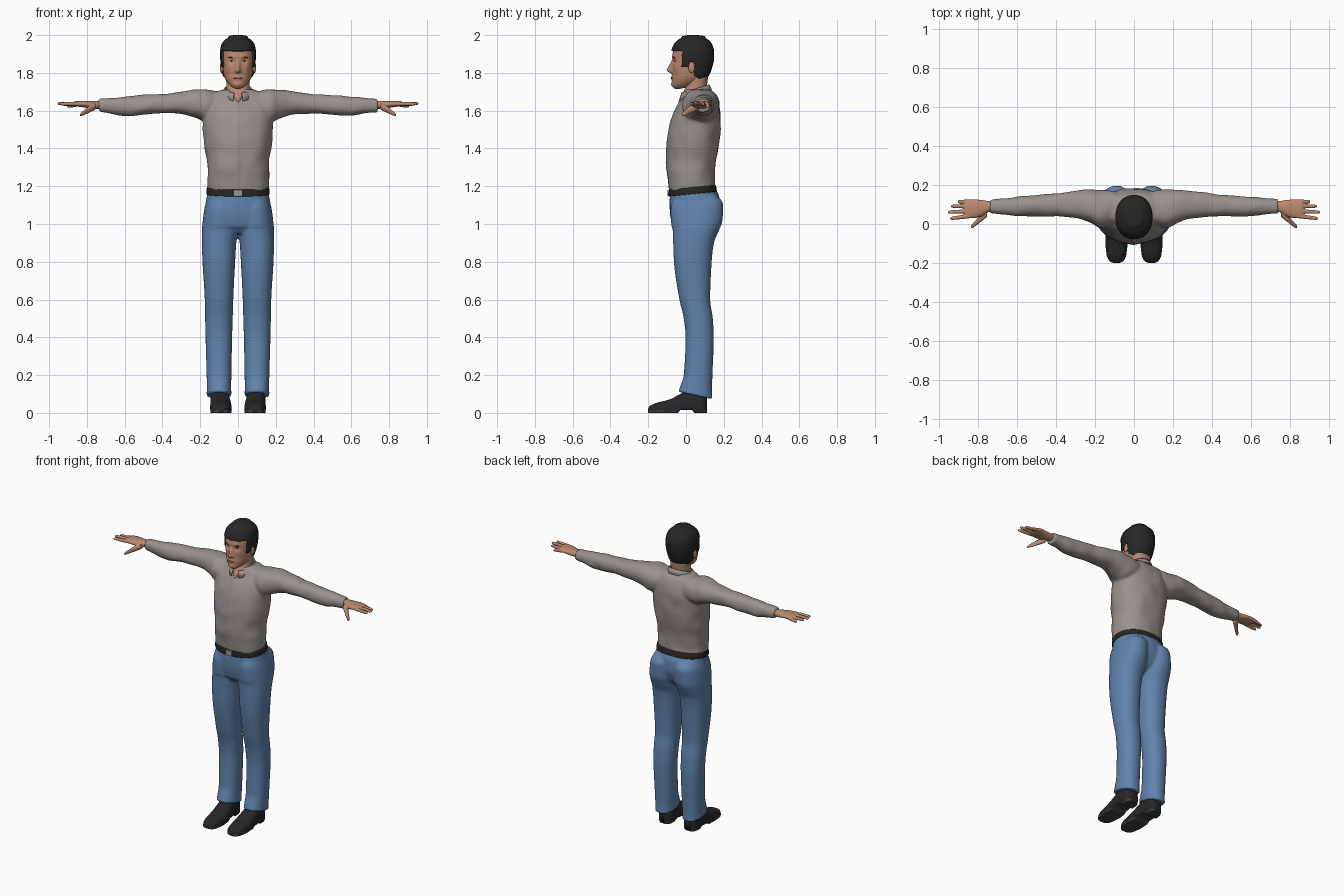
import bpy, bmesh, math
from math import exp
from mathutils import Vector, Matrix, noise

old = bpy.data.objects.get("Cube")
if old:
    bpy.data.objects.remove(old, do_unlink=True)


def material(name, rgb):
    m = bpy.data.materials.new(name)
    m.use_nodes = True
    m.diffuse_color = (*rgb, 1)
    bsdf = next(n for n in m.node_tree.nodes if n.type == 'BSDF_PRINCIPLED')
    bsdf.inputs["Base Color"].default_value = (*rgb, 1)
    return m


skin = material("skin", (.50, .25, .16))
dark = material("black_leather_and_hair", (.02, .02, .02))
shirt_grey = material("shirt_grey", (.32, .29, .27))
denim = material("denim_blue", (.12, .23, .42))
metal = material("buckle_grey", (.33, .32, .31))
lip_red = material("lip_red", (.33, .12, .09))
eye_white = material("eye_white", (.6, .55, .5))
sole_grey = material("sole_grey", (.05, .05, .05))


def sample(rows, steps):
    """Monotone cubic interpolation of rows; the first column is the position."""
    def slope(i, c):
        if i == 0 or i == len(rows) - 1:
            a, b = (rows[0], rows[1]) if i == 0 else (rows[-2], rows[-1])
            return (b[c] - a[c]) / (b[0] - a[0])
        p, q, r = rows[i - 1:i + 2]
        d, e = (q[c] - p[c]) / (q[0] - p[0]), (r[c] - q[c]) / (r[0] - q[0])
        return 2 * d * e / (d + e) if d * e > 0 else 0
    out = [rows[0]]
    for i in range(len(rows) - 1):
        a, b = rows[i], rows[i + 1]
        h = b[0] - a[0]
        for k in range(1, steps + 1):
            u = k / steps
            v = [a[0] + h * u]
            for c in range(1, 5):
                v.append(a[c] * (1 + 2 * u) * (1 - u) ** 2 + b[c] * u * u * (3 - 2 * u)
                         + h * u * (1 - u) * (slope(i, c) * (1 - u) - slope(i + 1, c) * u))
            out.append(v)
    return out


def loft(bm, axis, rows, side=1, n=40, steps=5, power=2.2, warp=None, grow=0):
    """Closed skin over rows of (position, low, high, low, high) along an axis."""
    rings = []
    for t, a0, a1, b0, b1 in sample(rows, steps):
        ring = []
        for k in range(n):
            ang = math.tau * k / n
            c, s = math.cos(ang), math.sin(ang)
            a = (a0 + a1) / 2 + ((a1 - a0) / 2 + grow) * math.copysign(abs(c) ** (2 / power), c)
            b = (b0 + b1) / 2 + ((b1 - b0) / 2 + grow) * math.copysign(abs(s) ** (2 / power), s)
            co = Vector(((t, a, b), (a, t, b), (a, b, t))[axis])
            co.x *= side
            ring.append(bm.verts.new(warp(co) if warp else co))
        rings.append(ring)
    for r, q in zip(rings, rings[1:]):
        for k in range(n):
            bm.faces.new((r[k], r[(k + 1) % n], q[(k + 1) % n], q[k]))
    bm.faces.new(rings[0])
    bm.faces.new(rings[-1])


def wide(rows):
    """Expand (z, half width, front, back) to symmetric loft rows."""
    return [(z, -w, w, f, b) for z, w, f, b in rows]


def finish(name, bm, *mats, voxel=0, smooth=3):
    bmesh.ops.recalc_face_normals(bm, faces=bm.faces)
    me = bpy.data.meshes.new(name)
    for f in bm.faces:
        f.smooth = True
    bm.to_mesh(me)
    bm.free()
    for m in mats:
        me.materials.append(m)
    ob = bpy.data.objects.new(name, me)
    bpy.context.collection.objects.link(ob)
    if voxel:
        r = ob.modifiers.new("blend", 'REMESH')
        r.mode, r.voxel_size, r.use_smooth_shade = 'VOXEL', voxel, True
        s = ob.modifiers.new("soften", 'SMOOTH')
        s.factor, s.iterations = .5, smooth
    return ob


def blob(name, loc, size, mat, turn=0):
    bm = bmesh.new()
    bmesh.ops.create_uvsphere(bm, u_segments=16, v_segments=10, radius=1)
    bm.transform(Matrix.Translation(loc) @ Matrix.Rotation(turn, 4, 'Y')
                 @ Matrix.Diagonal((*size, 1)))
    return finish(name, bm, mat)


def waist_tilt(co):
    co.z += .1 * (co.y - .15) * min(1, max(0, (1.3 - co.z) / .1))
    return co


def cloth(co):
    wrinkle = noise.noise_vector(co * 13) * .006
    if abs(co.x) < .016 and co.y < 0:
        co.y -= .004
    return waist_tilt(co) + wrinkle


# Shirt: torso and sleeves blended together
bm = bmesh.new()
loft(bm, 2, wide([(1.197, .163, -.087, .155), (1.24, .163, -.094, .152), (1.3, .163, -.102, .157),
                  (1.4, .174, -.102, .174), (1.5, .185, -.09, .182), (1.57, .188, -.07, .183),
                  (1.64, .18, -.038, .175), (1.685, .15, -.01, .155), (1.712, .085, .0, .125)]),
     n=60, warp=cloth)
for side in (1, -1):
    loft(bm, 0, [(.1, .0, .17, 1.56, 1.70), (.17, -.02, .175, 1.54, 1.712), (.22, .005, .175, 1.56, 1.712),
                 (.3, .03, .168, 1.583, 1.70), (.4, .038, .157, 1.585, 1.688), (.5, .04, .147, 1.577, 1.682),
                 (.6, .042, .14, 1.573, 1.676), (.68, .05, .13, 1.586, 1.665),
                 (.738, .054, .126, 1.593, 1.662)], side, warp=cloth)
finish("shirt", bm, shirt_grey, voxel=.008)

# Collar: folded band, open at the throat
bm = bmesh.new()
strips = []
for k in range(33):
    a = -math.pi / 2 + .3 + (math.tau - .6) * k / 32
    c, s = math.cos(a), math.sin(a)
    drop = (1 - s) / 2
    strips.append([bm.verts.new((c * (.066 + o), .054 + s * (.064 + o + .012 * drop), z - .045 * drop))
                   for o, z in ((0, 1.70), (.001, 1.738), (.006, 1.74), (.02, 1.708 - .012 * drop))])
for p, q in zip(strips, strips[1:]):
    for i in range(3):
        bm.faces.new((p[i], p[i + 1], q[i + 1], q[i]))
collar = finish("collar", bm, shirt_grey)
collar.modifiers.new("thickness", 'SOLIDIFY').thickness = .004

# Trousers: hips and two legs blended together


def hem_tilt(co):
    co.z -= .22 * (co.y - .05) * min(1, max(0, (.2 - co.z) / .1))
    return waist_tilt(co) if co.z > 1 else co


bm = bmesh.new()
loft(bm, 2, wide([(.95, .1, -.04, .1), (.98, .16, -.062, .14), (1.02, .18, -.074, .165), (1.08, .178, -.085, .18),
                  (1.13, .17, -.087, .178), (1.2, .158, -.084, .15)]), n=60, warp=hem_tilt)
for side in (1, -1):
    loft(bm, 2, [(.092, .034, .167, -.04, .14), (.13, .036, .165, -.03, .138), (.2, .035, .166, -.012, .14),
                 (.4, .031, .172, -.002, .147), (.5, .028, .174, -.012, .142), (.6, .025, .176, -.035, .128),
                 (.8, .015, .188, -.064, .136), (.9, .009, .191, -.068, .148), (.96, .0, .191, -.07, .172),
                 (1.02, .0, .187, -.078, .194), (1.1, .003, .176, -.082, .197),
                 (1.17, .01, .15, -.06, .14)], side, warp=hem_tilt)
finish("trousers", bm, denim, voxel=.008)

# Belt and buckle
bm = bmesh.new()
loft(bm, 2, wide([(1.17, .168, -.092, .164), (1.19, .167, -.092, .161), (1.205, .164, -.09, .157)]),
     n=60, warp=waist_tilt)
finish("belt", bm, dark)
bm = bmesh.new()
bmesh.ops.create_cube(bm, size=1, matrix=Matrix.Translation((0, -.091, 1.164)) @ Matrix.Diagonal((.04, .012, .034, 1)))
buckle = finish("belt_buckle", bm, metal)
buckle.data.shade_flat()

# Neck with the open throat
bm = bmesh.new()
loft(bm, 2, wide([(1.645, .012, -.04, .05), (1.67, .03, -.032, .08), (1.70, .06, -.014, .106),
                  (1.74, .061, .0, .112), (1.78, .064, .0, .116), (1.82, .06, .0, .11)]))
finish("neck", bm, skin)

# Head with a modelled face
head_rows = wide([(1.716, .012, -.058, -.03), (1.722, .027, -.066, .0), (1.74, .048, -.073, .05),
                  (1.765, .066, -.073, .095), (1.79, .075, -.072, .115), (1.83, .081, -.072, .13),
                  (1.87, .085, -.072, .139), (1.91, .086, -.07, .14), (1.95, .079, -.056, .13),
                  (1.975, .060, -.034, .11), (1.988, .035, -.005, .085), (1.992, .012, .02, .055)])


def face(co):
    if co.y < -.01:
        x, z = abs(co.x), co.z

        def bump(cx, cz, w, h):
            return exp(-((x - cx) / w) ** 2 - ((z - cz) / h) ** 2)
        nose = exp(-(x / .011) ** 2) * max(0, 1 - abs(z - 1.812) / (.06 if z > 1.812 else .018))
        co.y -= .032 * nose + .007 * bump(.012, 1.808, .009, .01)
        co.y -= .006 * bump(0, 1.775, .022, .014) + .006 * bump(0, 1.738, .02, .014)
        co.y -= .004 * bump(.025, 1.887, .025, .01) + .004 * bump(.05, 1.83, .015, .018)
        co.y += .009 * bump(.032, 1.863, .016, .012)
    return co


bm = bmesh.new()
loft(bm, 2, head_rows, n=96, steps=6, warp=face)
finish("head", bm, skin)

# Hair: inflated cap trimmed along the hairline


def in_hair(p):
    if p.y < -.022:
        return p.z > 1.918
    if p.y < .012:
        return p.z > 1.828
    return p.z > (1.855 if p.y < .045 else 1.79 - .9 * (p.y - .045))


bm = bmesh.new()
loft(bm, 2, head_rows, n=96, steps=6, grow=.009, warp=lambda co: co + Vector((0, 0, .008 * (co.z > 1.985))))
bmesh.ops.delete(bm, geom=[f for f in bm.faces if not in_hair(f.calc_center_median())], context='FACES')
hair = finish("hair", bm, dark)
hair.modifiers.new("thickness", 'SOLIDIFY').thickness = .012

blob("lips", (0, -.073, 1.772), (.023, .0085, .006), lip_red)
for side, label in ((1, "left"), (-1, "right")):
    # Face details
    blob(label + "_ear", (side * .087, .03, 1.828), (.009, .017, .029), skin)
    blob(label + "_eye", (side * .032, -.054, 1.863), (.012, .006, .005), eye_white)
    blob(label + "_iris", (side * .032, -.058, 1.863), (.0045, .004, .0045), dark)
    blob(label + "_eyebrow", (side * .034, -.063, 1.882), (.018, .006, .003), dark, side * .1)

    # Hand: palm, four fingers and thumb blended together
    bm = bmesh.new()
    loft(bm, 0, [(.715, .065, .115, 1.61, 1.652), (.75, .06, .118, 1.61, 1.652), (.78, .042, .123, 1.612, 1.652),
                 (.82, .03, .126, 1.618, 1.652), (.86, .031, .122, 1.624, 1.65), (.87, .04, .115, 1.63, 1.645)], side)
    for base, tip, reach, height in ((.116, .114, .905, 1.622), (.092, .091, .94, 1.634),
                                     (.067, .06, .956, 1.638), (.042, .028, .945, 1.636)):
        loft(bm, 0, [(x, y - r, y + r, z - r, z + r) for u, r in ((0, .011), (.6, .010), (.93, .008), (1, .003))
                     for x, y, z in [(.83 + (reach - .83) * u, base + (tip - base) * u, 1.636 + (height - 1.636) * u)]],
             side, n=14)
    loft(bm, 0, [(.755, .035, .08, 1.605, 1.64), (.785, .012, .05, 1.59, 1.627), (.815, -.012, .016, 1.577, 1.603),
                 (.832, -.022, -.002, 1.571, 1.588), (.838, -.02, -.012, 1.573, 1.58)], side, n=16)
    finish(label + "_hand", bm, skin, voxel=.0035, smooth=2)

    # Shoe with a heel and a darkened sole
    def ground(co):
        co.z = max(co.z, .016 if -.04 < co.y < .035 else 0)
        return co
    bm = bmesh.new()
    loft(bm, 1, [(-.2, .075, .105, -.01, .022), (-.192, .056, .124, -.02, .036), (-.16, .04, .14, -.03, .052),
                 (-.09, .033, .147, -.03, .07), (-.03, .037, .147, -.03, .1), (.02, .043, .146, -.03, .125),
                 (.08, .045, .142, -.03, .125), (.102, .055, .13, -.03, .11), (.11, .07, .118, -.02, .09)],
         side, power=2.5, warp=ground)
    for f in bm.faces:
        f.material_index = int(max(v.co.z for v in f.verts) < .017)
    finish(label + "_shoe", bm, dark, sole_grey)
